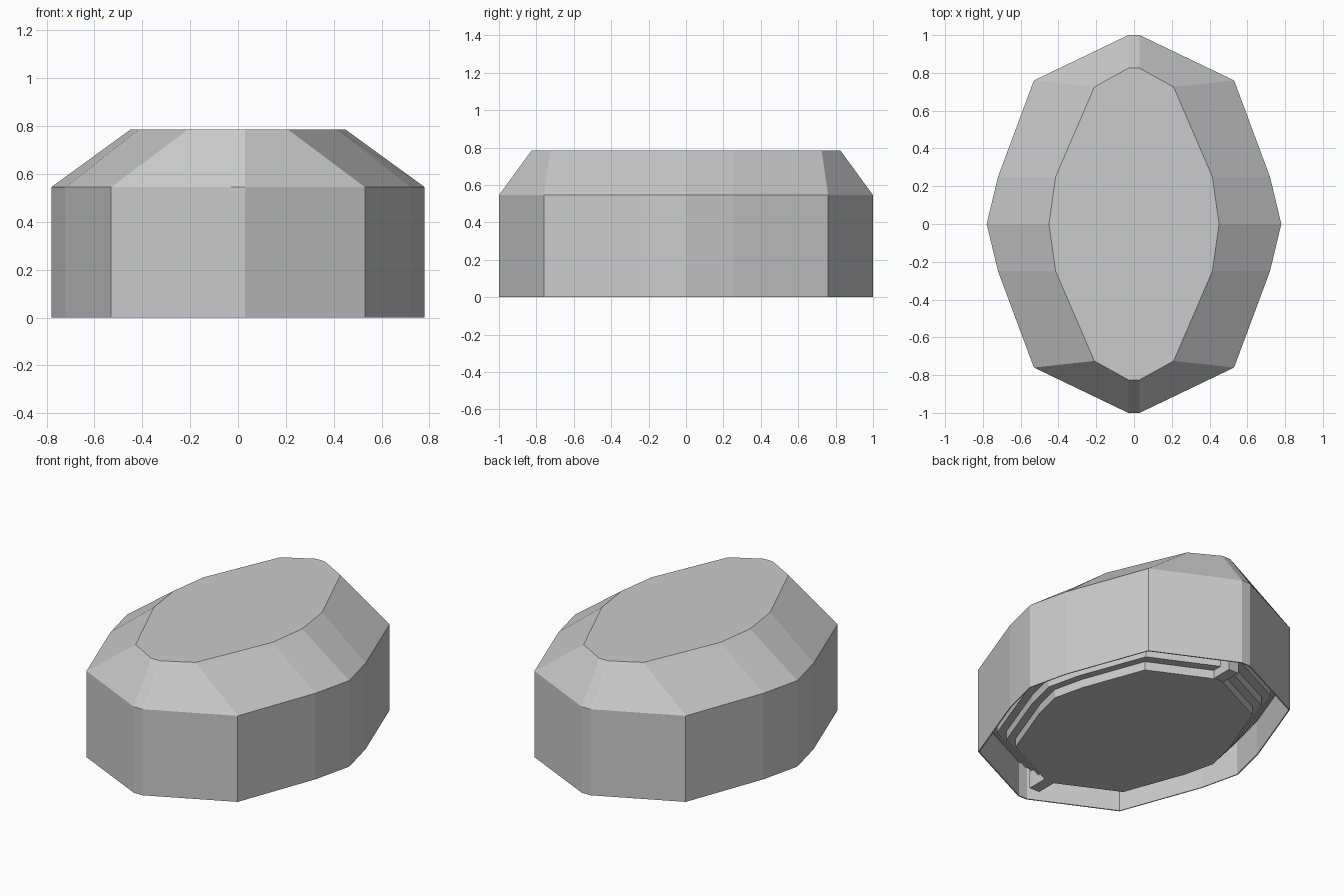
import bpy, bmesh

if "Cube" in bpy.data.objects:
    bpy.data.objects.remove(bpy.data.objects["Cube"])


def full_outline(quarter):
    # mirror a quarter outline (from x=max,y=0 to the y tip) into a full loop
    half = quarter + [(-x, y) for x, y in reversed(quarter[:-1])]
    if quarter[-1][0] > 0:
        half = quarter + [(-x, y) for x, y in reversed(quarter)]
    return half + [(x, -y) for x, y in reversed(half[1:-1])]


def loft(name, rings):
    # bridge successive (outline, z) rings and cap both ends
    bm = bmesh.new()
    loops = [[bm.verts.new((x, y, z)) for x, y in pts] for pts, z in rings]
    for a, b in zip(loops, loops[1:]):
        n = len(a)
        for i in range(n):
            j = (i + 1) % n
            bm.faces.new((a[i], a[j], b[j], b[i]))
    bm.faces.new(loops[0])
    bm.faces.new(loops[-1])
    bmesh.ops.recalc_face_normals(bm, faces=bm.faces)
    me = bpy.data.meshes.new(name)
    bm.to_mesh(me)
    bm.free()
    ob = bpy.data.objects.new(name, me)
    bpy.context.collection.objects.link(ob)
    return ob


def box(name, center, size):
    bpy.ops.mesh.primitive_cube_add(size=1, location=center)
    ob = bpy.context.object
    ob.name = name
    ob.scale = size
    return ob


outer = full_outline([(0.78, 0), (0.72, 0.25), (0.53, 0.76), (0.03, 1.0)])
crown = full_outline([(0.45, 0), (0.415, 0.25), (0.21, 0.725), (0.03, 0.825)])


def scaled(k):
    return [(x * k, y * k) for x, y in outer]


# faceted body with thin bottom rim and stepped underside
rings = [(crown, 0.785), (outer, 0.545), (outer, 0), (scaled(0.992), 0), (scaled(0.992), 0.22)]
step = 0.055
for i in range(4):
    k = 0.94 - 0.06 * i
    top = step * (4 - i)
    rings += [(scaled(k), top), (scaled(k), top - step)]
loft("faceted_body", rings)

# locating tabs across the steps at both ends
for name, s in (("back_tab", 1), ("front_tab", -1)):
    box(name, (0, s * 0.81, 0.085), (0.07, 0.16, 0.166))
